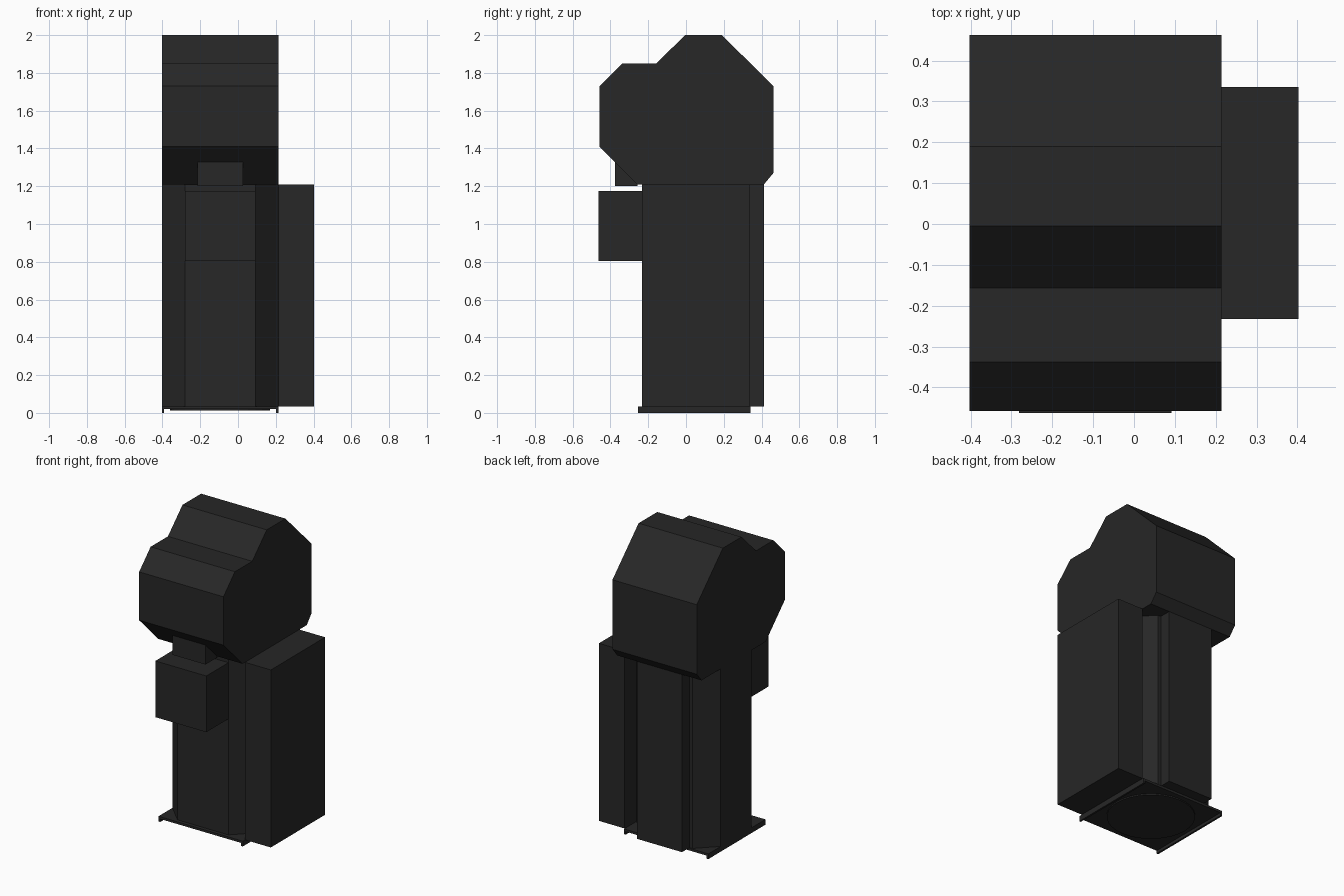
import bpy
import bmesh
from mathutils import Vector

cube = bpy.data.objects.get("Cube")
if cube:
    bpy.data.objects.remove(cube, do_unlink=True)

# Single matte charcoal colour
charcoal = bpy.data.materials.new("charcoal")
charcoal.use_nodes = True
COLOUR = (0.02, 0.02, 0.02, 1)
charcoal.diffuse_color = COLOUR
shader = next(n for n in charcoal.node_tree.nodes if n.type == 'BSDF_PRINCIPLED')
shader.inputs["Base Color"].default_value = COLOUR
shader.inputs["Roughness"].default_value = 0.8


def prism(name, outline, direction):
    """Extrude a closed outline of 3D points along a direction."""
    bm = bmesh.new()
    face = bm.faces.new([bm.verts.new(p) for p in outline])
    result = bmesh.ops.extrude_face_region(bm, geom=[face], use_keep_orig=True)
    moved = [v for v in result["geom"] if isinstance(v, bmesh.types.BMVert)]
    bmesh.ops.translate(bm, verts=moved, vec=Vector(direction))
    bmesh.ops.recalc_face_normals(bm, faces=bm.faces)
    mesh = bpy.data.meshes.new(name)
    bm.to_mesh(mesh)
    bm.free()
    mesh.materials.append(charcoal)
    obj = bpy.data.objects.new(name, mesh)
    bpy.context.collection.objects.link(obj)
    return obj


def box(name, x, y, z):
    outline = [(x[0], y[0], z[0]), (x[1], y[0], z[0]),
               (x[1], y[1], z[0]), (x[0], y[1], z[0])]
    return prism(name, outline, (0, 0, z[1] - z[0]))


# Main extents shared by the parts
LEFT, RIGHT = -0.403, 0.214
FRONT, BACK = -0.232, 0.335
FLOOR, NECK = 0.035, 1.21
CHAMFER = 0.122

# Head: faceted side profile extruded across the width
profile = [(-0.458, 1.41), (-0.458, 1.73), (-0.338, 1.85), (-0.157, 1.85),
           (-0.005, 2.0), (0.19, 2.0), (0.463, 1.73), (0.463, 1.27),
           (0.413, NECK), (-0.258, NECK)]
prism("head", [(LEFT, y, z) for y, z in profile], (RIGHT - LEFT, 0, 0))

# Column: rectangle with chamfered corners
c = CHAMFER
corners = [(LEFT + c, FRONT), (RIGHT - c, FRONT), (RIGHT, FRONT + c), (RIGHT, BACK - c),
           (RIGHT - c, BACK), (LEFT + c, BACK), (LEFT, BACK - c), (LEFT, FRONT + c)]
prism("column", [(x, y, FLOOR) for x, y in corners], (0, 0, NECK - FLOOR))

# Boxes attached to the column
box("side_cabinet", (RIGHT, 0.403), (FRONT, BACK), (FLOOR, NECK))
box("back_panel", (-0.26, 0.071), (BACK - 0.02, 0.413), (FLOOR, NECK))
box("front_box", (LEFT + c, RIGHT - c), (-0.463, FRONT), (0.803, 1.175))
box("nozzle", (-0.215, 0.026), (-0.377, -0.258), (1.2, 1.36))

# Base plate with side rails and a shallow disc below
box("base_plate", (LEFT, RIGHT), (-0.255, 0.342), (0.02, FLOOR))
for side, x in (("right", LEFT), ("left", RIGHT - 0.012)):
    box(side + "_rail", (x, x + 0.012), (-0.255, 0.342), (0, 0.02))
bpy.ops.mesh.primitive_cylinder_add(vertices=32, radius=0.265, depth=0.008,
                                    location=((LEFT + RIGHT) / 2, 0.045, 0.016))
disc = bpy.context.object
disc.name = "base_disc"
disc.data.materials.append(charcoal)
